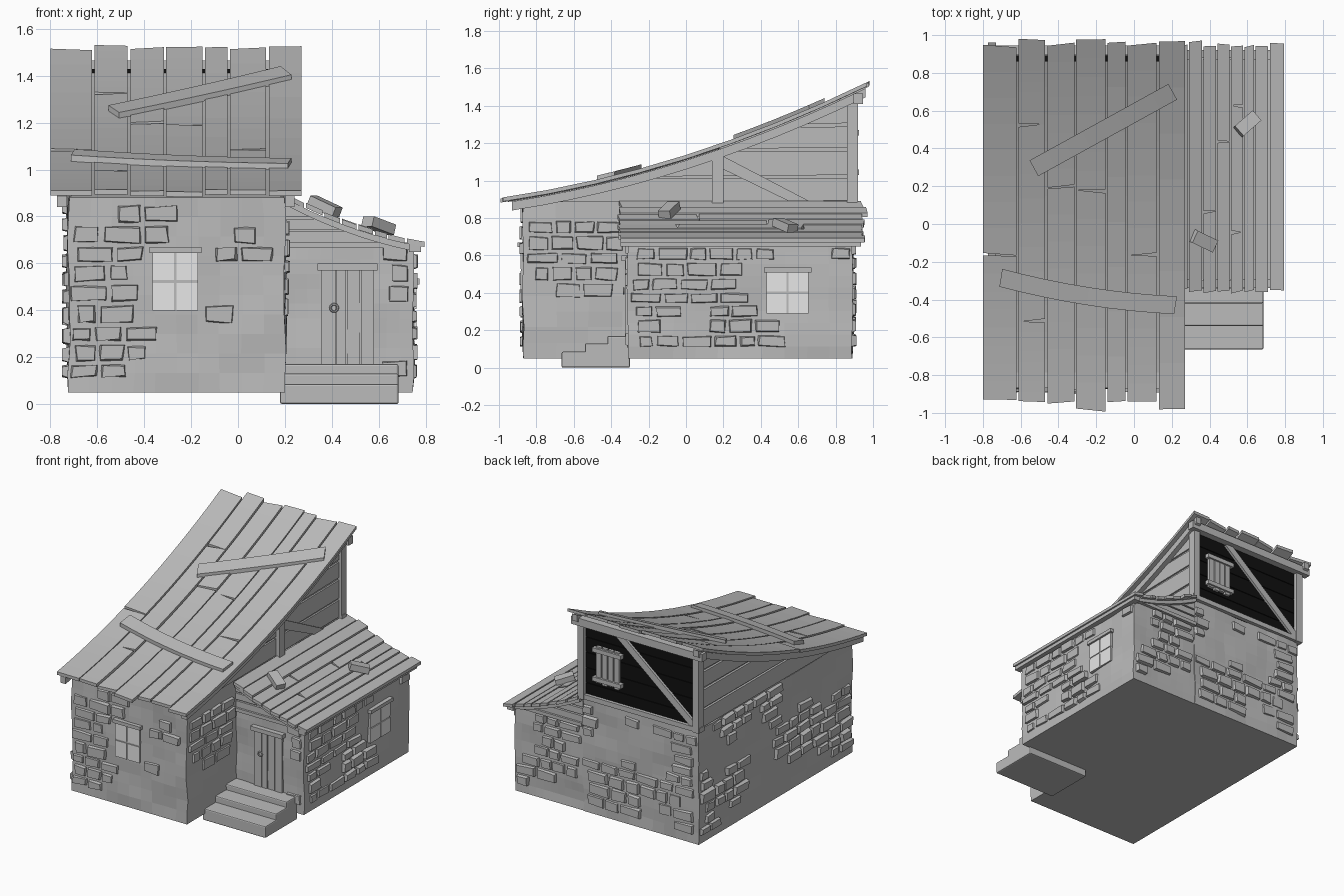
import bpy, bmesh, math, random
from mathutils import Vector, noise

random.seed(4)
cube = bpy.data.objects.get("Cube")
if cube:
    bpy.data.objects.remove(cube)


def material(name, value):
    mat = bpy.data.materials.new(name)
    mat.use_nodes = True
    color = (value, value, value, 1)
    mat.diffuse_color = color
    mat.node_tree.nodes["Principled BSDF"].inputs["Base Color"].default_value = color
    return mat


GREY = material("weathered grey", 0.5)
PALE = material("pale glass", 0.8)
BLACK = material("black boards", 0.005)


def finish(name, bm, mat):
    bmesh.ops.recalc_face_normals(bm, faces=bm.faces)
    mesh = bpy.data.meshes.new(name)
    bm.to_mesh(mesh)
    bm.free()
    mesh.materials.append(mat)
    obj = bpy.data.objects.new(name, mesh)
    bpy.context.collection.objects.link(obj)
    return obj


def add_loft(bm, rings):
    """Skin a row of equal rings and close both ends."""
    rows = [[bm.verts.new(p) for p in ring] for ring in rings]
    n = len(rows[0])
    for a, b in zip(rows, rows[1:]):
        for i in range(n):
            j = (i + 1) % n
            bm.faces.new((a[i], a[j], b[j], b[i]))
    bm.faces.new(rows[0])
    bm.faces.new(rows[-1])


def loft(name, rings, mat=GREY):
    bm = bmesh.new()
    add_loft(bm, rings)
    return finish(name, bm, mat)


# Wall frames: along the wall, height, distance outward
def front(a, z, d): return (a, -0.87 - d, z)
def porch(a, z, d): return (a, -0.31 - d, z)
def back(a, z, d): return (a, 0.89 + d, z)
def side(a, z, d): return (0.745 + d, a, z)
def nook(a, z, d): return (0.2 + d, a, z)
def left(a, z, d): return (-0.73 - d, a, z)


def panel(name, wall, poly, d0, d1, mat=GREY):
    return loft(name, [[wall(a, z, d) for a, z in poly] for d in (d0, d1)], mat)


def slab(name, wall, a0, a1, z0, z1, d0, d1, mat=GREY):
    return panel(name, wall, [(a0, z0), (a1, z0), (a1, z1), (a0, z1)], d0, d1, mat)


def bar(name, wall, p, q, width, d0, d1):
    p, q = Vector(p), Vector(q)
    s = (q - p).orthogonal().normalized() * width / 2
    return panel(name, wall, [p - s, q - s, q + s, p + s], d0, d1)


# Sagging roof curves and their inverses
MAIN = (0.0875, 0.3175, 1.13, 1)
LEAN = (0.298, -0.643, 1.012, -1)


def height(curve, t):
    a, b, c, _ = curve
    return a * t * t + b * t + c


def where(curve, z):
    a, b, c, sign = curve
    return (-b + sign * math.sqrt(max(0, b * b - 4 * a * (c - z)))) / (2 * a)


def under_curve(curve, t0, t1, base, drop):
    ts = [t1 + (t0 - t1) * i / 12 for i in range(13)]
    return [(t0, base), (t1, base)] + [(t, height(curve, t) - drop) for t in ts]


def band(curve, t0, t1, top, bottom):
    ts = [t0 + (t1 - t0) * i / 12 for i in range(13)]
    return ([(t, height(curve, t) - top) for t in ts]
            + [(t, height(curve, t) - bottom) for t in reversed(ts)])


# Stone walls with an uneven surface
def stone_wall(name, lo, hi):
    bm = bmesh.new()
    add_loft(bm, [[(lo[0], lo[1], z), (hi[0], lo[1], z), (hi[0], hi[1], z), (lo[0], hi[1], z)]
                  for z in (lo[2], hi[2])])
    bmesh.ops.subdivide_edges(bm, edges=bm.edges[:], cuts=9, use_grid_fill=True)
    for v in bm.verts:
        if v.co.z > lo[2] + 0.01:
            shift = noise.noise_vector(v.co * 5) * 0.014
            v.co += Vector((shift.x, shift.y, 0))
    finish(name, bm, GREY)


stone_wall("main_wall", (-0.725, -0.87, 0.05), (0.2, 0.89, 0.88))
stone_wall("lean_to_wall", (0.19, -0.31, 0.05), (0.745, 0.885, 0.68))


# Raised stones in loose clusters
def stones(name, wall, a0, a1, z1, holes=(), seed=0):
    bm = bmesh.new()
    z = 0.11
    while z < z1 - 0.05:
        h = random.uniform(0.055, 0.08)
        a = a0 + random.uniform(0, 0.05)
        while a < a1 - 0.06:
            w = min(random.uniform(0.08, 0.17), a1 - a)
            blocked = any(a + w > p and a < q and z + h > r and z < s for p, q, r, s in holes)
            if not blocked and noise.noise(Vector((a * 3.2, z * 4, seed))) > -0.06:
                def corner(u, v, inset):
                    return (a + w * u + inset * (1 - 2 * u) + random.uniform(-0.006, 0.006),
                            z + h * v + inset * (1 - 2 * v) + random.uniform(-0.006, 0.006))
                ring = [(0, 0), (1, 0), (1, 1), (0, 1)]
                deep = random.uniform(0.012, 0.022)
                add_loft(bm, [[wall(*corner(u, v, i), d) for u, v in ring]
                              for i, d in ((0, -0.02), (0.008, deep))])
            a += w + 0.012
        z += h + 0.012
    finish(name, bm, GREY)


stones("front_stones", front, -0.72, 0.19, 0.84, [(-0.38, -0.15, 0.39, 0.68)], 1.3)
stones("porch_stones", porch, 0.23, 0.73, 0.66, [(0.33, 0.6, 0, 0.62)], 2.7)
stones("nook_stones", nook, -0.86, -0.33, 0.8, [(-0.66, -0.3, 0, 0.18)], 3.4)
stones("side_stones", side, -0.3, 0.88, 0.65, [(0.4, 0.67, 0.27, 0.55)], 4.6)
stones("back_stones", back, -0.72, 0.2, 0.88, (), 5.2)
stones("lean_to_back_stones", back, 0.2, 0.73, 0.66, (), 6.5)
stones("left_stones", left, -0.86, 0.88, 0.86, (), 7.8)


# Four-pane windows with a lintel
def window(wall, a0, a1, z0, z1):
    am, zm, g = (a0 + a1) / 2, (z0 + z1) / 2, 0.006
    slab("window_frame", wall, a0, a1, z0, z1, -0.02, 0.011)
    for p, q in ((a0, am - g), (am + g, a1)):
        for r, s in ((z0, zm - g), (zm + g, z1)):
            slab("window_pane", wall, p, q, r, s, 0.01, 0.016, PALE)
    slab("window_lintel", wall, a0 - 0.012, a1 + 0.015, z1, z1 + 0.025, -0.02, 0.03)


window(front, -0.365, -0.17, 0.4, 0.645)
window(side, 0.43, 0.655, 0.29, 0.51)

# Door, lintel and ring handle
for a0, a1 in ((0.355, 0.415), (0.42, 0.46), (0.465, 0.52), (0.525, 0.58)):
    slab("door_plank", porch, a0, a1, 0.17, 0.57, -0.02, random.uniform(0.012, 0.018))
slab("door_lintel", porch, 0.34, 0.595, 0.57, 0.6, -0.02, 0.035)
bpy.ops.mesh.primitive_torus_add(location=porch(0.41, 0.41, 0.022), rotation=(math.pi / 2, 0, 0),
                                 major_radius=0.016, minor_radius=0.005,
                                 major_segments=14, minor_segments=6)
bpy.context.object.name = "door_handle"
bpy.context.object.data.materials.append(GREY)

# Entry steps
for y, z0, z1 in ((0.355, 0, 0.085), (0.23, 0.05, 0.13), (0.11, 0.05, 0.17)):
    step = slab("entry_step", porch, 0.18, 0.685, z0, z1, -0.01, y)
    bevel = step.modifiers.new("worn edge", "BEVEL")
    bevel.width = 0.008
    bevel.segments = 2

# Attic core, side boards and black back boards
panel("attic_core", nook, under_curve(MAIN, -0.86, 0.87, 0.85, 0.055), -0.92, -0.006)
for z0, z1 in ((0.885, 1.01), (1.022, 1.155), (1.17, 1.285), (1.3, 1.4)):
    shape = [(where(MAIN, z0 + 0.05), z0), (0.88, z0 + 0.008),
             (0.88, z1 + 0.004), (where(MAIN, z1 + 0.05), z1)]
    panel("right_gable_board", nook, shape, -0.02, 0.006)
    panel("left_gable_board", left, shape, -0.02, 0.006)
for i in range(5):
    slab("back_board", back, -0.72, 0.195, 0.88 + i * 0.11, 0.985 + i * 0.11, -0.03, 0.002, BLACK)
slab("back_board_lining", back, -0.72, 0.195, 0.87, 1.43, -0.03, -0.004, BLACK)

# Timber frame
for a in (-0.72, 0.2):
    bar("back_post", back, (a, 0.87), (a, 1.43), 0.05, -0.03, 0.03)
bar("back_sill", back, (-0.75, 0.89), (0.23, 0.89), 0.035, -0.03, 0.025)
bar("back_brace", back, (-0.08, 1.42), (-0.7, 0.91), 0.05, -0.02, 0.02)
slab("back_ridge_beam", back, -0.79, 0.26, 1.41, 1.465, 0.005, 0.055)
panel("side_post", nook, [(0.14, 0.88), (0.2, 0.88), (0.2, 1.13), (0.14, 1.11)], -0.01, 0.035)
panel("side_brace", nook, [(0.2, 1.06), (0.55, 0.89), (0.66, 0.89), (0.2, 1.13)], -0.01, 0.025)
for wall in (nook, left):
    panel("main_rafter", wall, band(MAIN, -0.93, 0.96, 0.022, 0.07), 0, 0.042)

# Back shutter
for i in range(4):
    a = -0.1 + i * 0.048
    slab("shutter_slat", back, a, a + 0.04, 1.01 + 0.008 * (i % 2), 1.28, 0, 0.022)
for z in (1.03, 1.24):
    slab("shutter_bar", back, -0.125, 0.105, z, z + 0.03, 0, 0.035)

# Lean-to gables and beams
panel("lean_to_core", porch, under_curve(LEAN, 0.19, 0.74, 0.66, 0.035), -1.18, -0.012)
for z0, z1 in ((0.69, 0.735), (0.745, 0.79), (0.8, 0.845)):
    shape = [(0.2, z0), (where(LEAN, z0 + 0.025), z0), (where(LEAN, z1 + 0.025), z1), (0.2, z1)]
    panel("porch_gable_board", porch, shape, -0.02, 0.003)
    panel("lean_to_back_board", back, shape, -0.02, 0.003)
for wall in (porch, back):
    panel("lean_to_rafter", wall, band(LEAN, 0.21, 0.77, 0.018, 0.045), -0.01, 0.03)
    slab("lean_to_tie", wall, 0.2, 0.76, 0.665, 0.69, -0.02, 0.018)
slab("lean_to_eave_beam", side, -0.35, 0.935, 0.648, 0.685, -0.015, 0.035)


# Roof planks: a curve sets their height, splits cut them into lengths
def roof_plank(name, curve, x0, x1, y0, y1, splits=()):
    ends = [y0, *splits, y1]
    for start, stop in zip(ends, ends[1:]):
        lift, skew = random.uniform(0, 0.008), random.uniform(-0.012, 0.012)
        rings = []
        for i in range(9):
            y = start + (stop - 0.008 - start) * i / 8
            ring = []
            for x, t in ((x0, 0), (x1, 0), (x1, 0.022), (x0, 0.022)):
                yy = y + (skew if x == x1 else -skew) * (i in (0, 8)) * 0.7
                ring.append((x, yy, height(curve, yy if curve is MAIN else x) + lift - 0.022 + t))
            rings.append(ring)
        loft(name, rings)


for plank in ((-0.8, -0.622, -0.93, 0.95, [-0.16]), (-0.612, -0.472, -0.94, 0.985, [-0.51, 0.53]),
              (-0.458, -0.315, -0.945, 0.96, [0.2]), (-0.307, -0.152, -0.985, 0.985, [0.18]),
              (-0.14, -0.045, -0.94, 0.97), (-0.034, 0.12, -0.94, 0.96, [-0.16]),
              (0.132, 0.27, -0.98, 0.975)):
    roof_plank("main_roof_plank", MAIN, *plank)
for plank in ((0.215, 0.282, -0.35, 0.95), (0.29, 0.36, -0.355, 0.975), (0.368, 0.435, -0.36, 0.95, [0.07]),
              (0.443, 0.506, -0.355, 0.96, [0.44]), (0.514, 0.577, -0.36, 0.95, [-0.04, 0.63]),
              (0.585, 0.635, -0.355, 0.95), (0.643, 0.71, -0.36, 0.95), (0.72, 0.795, -0.35, 0.965)):
    roof_plank("lean_to_roof_plank", LEAN, *plank)


# Loose boards nailed across the main roof
def cross_board(p, q, width, sag):
    p, q = Vector(p), Vector(q)
    s = (q - p).orthogonal().normalized() * width / 2
    rings = []
    for i in range(9):
        t = i / 8
        mid = p.lerp(q, t) - Vector((0, sag * 4 * t * (1 - t)))
        rings.append([(c.x, c.y, height(MAIN, c.y) + h)
                      for c, h in ((mid - s, 0), (mid + s, 0), (mid + s, 0.028), (mid - s, 0.028))])
    loft("cross_board", rings)


cross_board((-0.53, 0.295), (0.205, 0.7), 0.095, 0)
cross_board((-0.705, -0.285), (0.22, -0.43), 0.095, 0.025)

# Blocks weighing down the lean-to roof
for x, y, turn, length in ((0.37, -0.09, -0.45, 0.13), (0.6, 0.53, 0.72, 0.13)):
    slope = 2 * LEAN[0] * x + LEAN[1]
    bpy.ops.mesh.primitive_cube_add(size=1, location=(x, y, height(LEAN, x) + 0.028))
    block = bpy.context.object
    block.name = "roof_block"
    block.scale = (length, 0.07, 0.045)
    block.rotation_euler = (0, -math.atan(slope), turn)
    block.data.materials.append(GREY)
